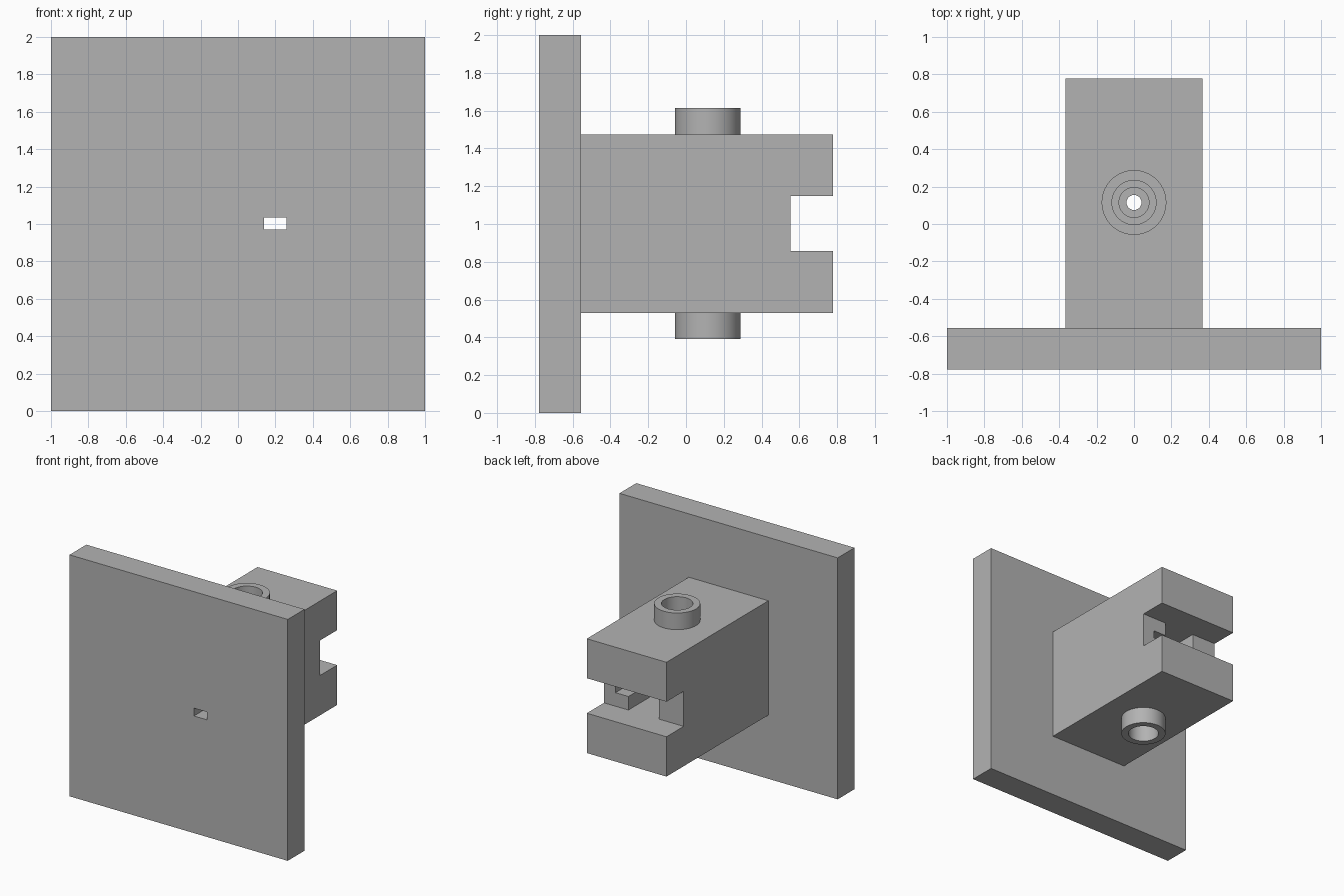
import bpy, bmesh, math
from mathutils import Matrix, Vector

default = bpy.data.objects.get("Cube")
if default:
    bpy.data.objects.remove(default)

grey = bpy.data.materials.new("plain grey")
grey.use_nodes = True
grey.diffuse_color = (0.45, 0.45, 0.45, 1)
grey.node_tree.nodes["Principled BSDF"].inputs["Base Color"].default_value = (0.45, 0.45, 0.45, 1)

AXIS_Y = 0.115   # bolt axis
MID_Z = 1.0      # height of the symmetry plane


def finish(name, bm):
    bmesh.ops.recalc_face_normals(bm, faces=bm.faces[:])
    mesh = bpy.data.meshes.new(name)
    bm.to_mesh(mesh)
    bm.free()
    mesh.materials.append(grey)
    obj = bpy.data.objects.new(name, mesh)
    bpy.context.collection.objects.link(obj)
    return obj


def box(name, x, y, z):
    bm = bmesh.new()
    bmesh.ops.create_cube(bm, size=1)
    for v in bm.verts:
        v.co = Vector(r[0] + (c + 0.5) * (r[1] - r[0]) for c, r in zip(v.co, (x, y, z)))
    return finish(name, bm)


def lathe(name, profile, closed=False):
    """Spin (radius, height) points round the bolt axis."""
    bm = bmesh.new()
    verts = [bm.verts.new((r, AXIS_Y, z)) for r, z in profile]
    edges = [bm.edges.new(pair) for pair in zip(verts, verts[1:])]
    if closed:
        edges.append(bm.edges.new((verts[-1], verts[0])))
    bmesh.ops.spin(bm, geom=verts + edges, cent=(0, AXIS_Y, 0), axis=(0, 0, 1),
                   angle=math.tau, steps=64, use_merge=True)
    bmesh.ops.remove_doubles(bm, verts=bm.verts[:], dist=0.0005)
    return finish(name, bm)


def smooth(obj):
    bpy.ops.object.select_all(action="DESELECT")
    obj.select_set(True)
    bpy.context.view_layer.objects.active = obj
    bpy.ops.object.shade_smooth_by_angle(angle=math.radians(30))


def cut(obj, *cutters):
    for cutter in cutters:
        cutter.hide_render = True
        mod = obj.modifiers.new("cut", "BOOLEAN")
        mod.operation = "DIFFERENCE"
        mod.solver = "EXACT"
        mod.object = cutter
    bpy.context.view_layer.update()
    result = obj.evaluated_get(bpy.context.evaluated_depsgraph_get())
    mesh = bpy.data.meshes.new_from_object(result)
    obj.modifiers.clear()
    obj.data = mesh
    for cutter in cutters:
        bpy.data.objects.remove(cutter)


def tunnel():
    return box("tunnel_cutter", (0.14, 0.26), (-1, 1), (0.97, 1.035))


# Mounting plate with the small through hole
plate = box("mounting_plate", (-1, 1), (-0.777, -0.557), (0, 2))
cut(plate, tunnel())

# Body with rear notch, inner slot, side tunnel and stepped bolt bore
body = box("body_block", (-0.365, 0.365), (-0.557, 0.777), (0.528, 1.475))
bore = [(0, 1.6), (0.118, 1.6), (0.118, 1.38), (0.08, 1.38), (0.08, 1.28), (0.04, 1.28)]
bore += [(r, 2 * MID_Z - z) for r, z in reversed(bore)]
cut(body,
    box("notch_cutter", (-1, 1), (0.552, 1), (0.858, 1.148)),
    box("slot_cutter", (-0.14, 0.141), (-0.06, 0.7), (0.858, 1.148)),
    tunnel(),
    lathe("bore_cutter", bore))
smooth(body)

# Ring bosses above and below the body
for name, base, tip in (("top_boss", 1.475, 1.613), ("bottom_boss", 0.528, 0.39)):
    smooth(lathe(name, [(0.173, base), (0.173, tip), (0.118, tip), (0.118, base)], closed=True))
